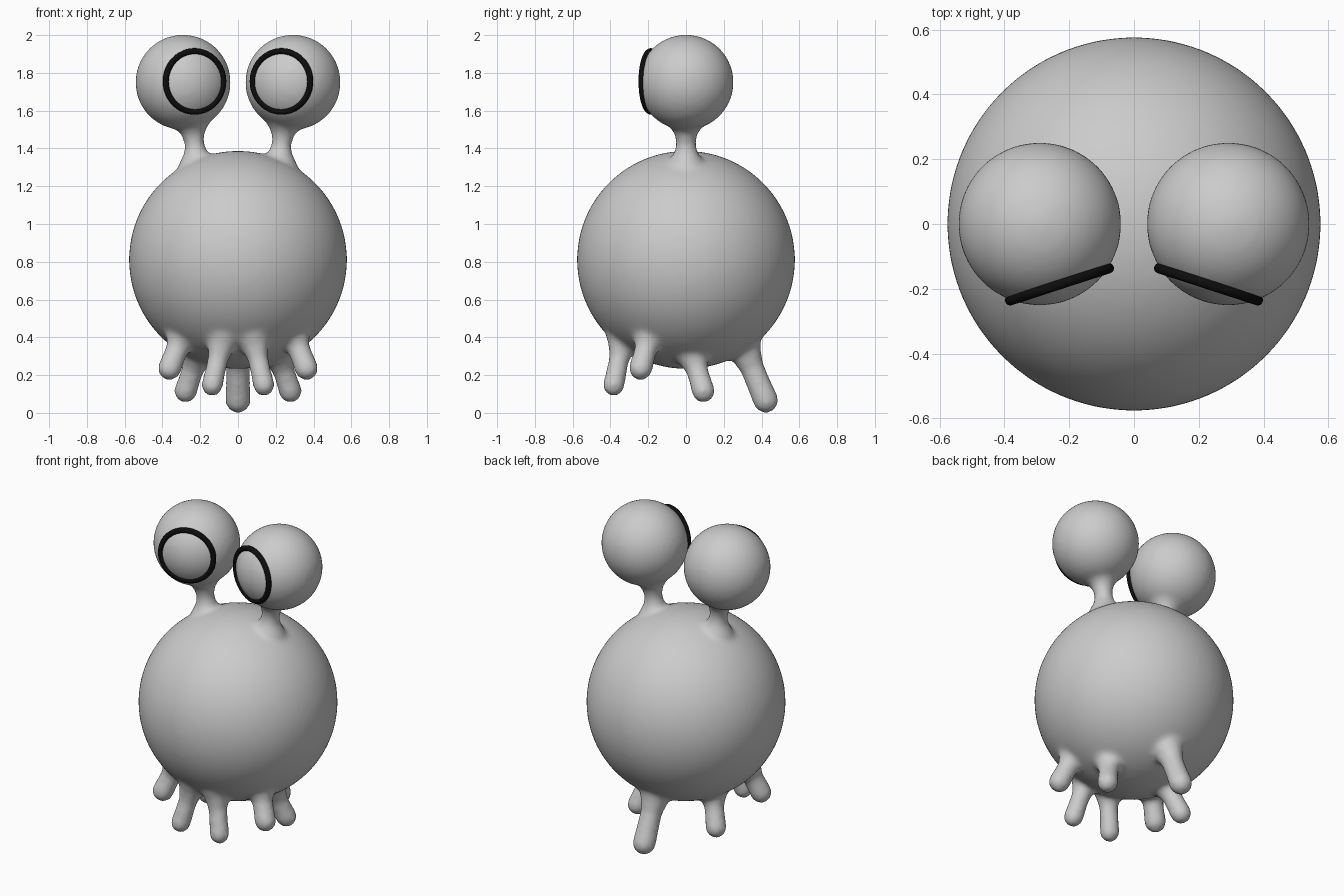
import bpy, bmesh, math
from mathutils import Vector, Matrix

if "Cube" in bpy.data.objects:
    bpy.data.objects.remove(bpy.data.objects["Cube"])


def material(name, value):
    m = bpy.data.materials.new(name)
    m.diffuse_color = (value, value, value, 1)
    m.use_nodes = True
    m.node_tree.nodes["Principled BSDF"].inputs["Base Color"].default_value = m.diffuse_color
    return m


grey = material("soft grey", 0.6)
black = material("black", 0.004)


def ball(bm, centre, radius):
    bmesh.ops.create_uvsphere(bm, u_segments=64, v_segments=40, radius=radius,
                              matrix=Matrix.Translation(centre))


def limb(bm, start, end, profile, sides=24):
    """Closed round limb; profile = (distance along axis, radius)."""
    start, end = Vector(start), Vector(end)
    axis = (end - start).normalized()
    turn = Vector((0, 0, 1)).rotation_difference(axis)
    rings = []
    for d, r in profile:
        rings.append([bm.verts.new(start + turn @ Vector((
            r * math.cos(math.tau * i / sides), r * math.sin(math.tau * i / sides), d)))
            for i in range(sides)])
    for a, b in zip(rings, rings[1:]):
        for i in range(sides):
            j = (i + 1) % sides
            bm.faces.new((a[i], a[j], b[j], b[i]))
    bm.faces.new(rings[0][::-1])
    bm.faces.new(rings[-1])


def leg(bm, root, tip, r):
    """Flared at the root, rounded at the tip (tip = centre of the round end)."""
    n = (Vector(tip) - Vector(root)).length
    profile = [(0, r * 1.7), (n * 0.2, r * 1.25), (n * 0.45, r * 0.93), (n * 0.75, r * 0.95)]
    profile += [(n + r * math.sin(a), r * math.cos(a))
                for a in (math.radians(k) for k in (0, 20, 40, 60, 75, 86))]
    limb(bm, root, tip, profile)


bm = bmesh.new()

# Round body
ball(bm, (0, 0, 0.81), 0.577)

for s in (-1, 1):
    # Eyeballs and their flared stalks
    ball(bm, (s * 0.291, 0, 1.75), 0.252)
    limb(bm, (s * 0.213, 0, 1.28), (s * 0.25, 0, 1.58),
         [(0, 0.12), (0.06, 0.088), (0.105, 0.06), (0.15, 0.052),
          (0.2, 0.062), (0.24, 0.09), (0.3, 0.12)])
    # Paired legs: front, side, middle
    leg(bm, (s * 0.08, -0.33, 0.40), (s * 0.137, -0.383, 0.146), 0.058)
    leg(bm, (s * 0.29, -0.19, 0.42), (s * 0.362, -0.24, 0.236), 0.064)
    leg(bm, (s * 0.21, 0.03, 0.32), (s * 0.277, 0.092, 0.115), 0.062)

# Single long back leg
leg(bm, (0, 0.29, 0.38), (0, 0.422, 0.066), 0.068)

mesh = bpy.data.meshes.new("body")
bm.to_mesh(mesh)
bm.free()
mesh.materials.append(grey)
body = bpy.data.objects.new("body", mesh)
bpy.context.collection.objects.link(body)

# Fuse all the parts into one soft skin
fuse = body.modifiers.new("fuse", 'REMESH')
fuse.mode = 'VOXEL'
fuse.voxel_size = 0.016
fuse.use_smooth_shade = True
soften = body.modifiers.new("soften", 'SMOOTH')
soften.factor = 0.5
soften.iterations = 10

# Black rings around the inward-looking eyes
for s, side in ((-1, "left"), (1, "right")):
    bpy.ops.mesh.primitive_torus_add(
        major_radius=0.16, minor_radius=0.016, major_segments=64, minor_segments=16,
        location=(s * 0.23, -0.186, 1.755),
        rotation=(math.radians(90), 0, -s * math.radians(18)))
    ring = bpy.context.object
    ring.name = side + "_eye_ring"
    ring.data.materials.append(black)
    bpy.ops.object.shade_smooth()
